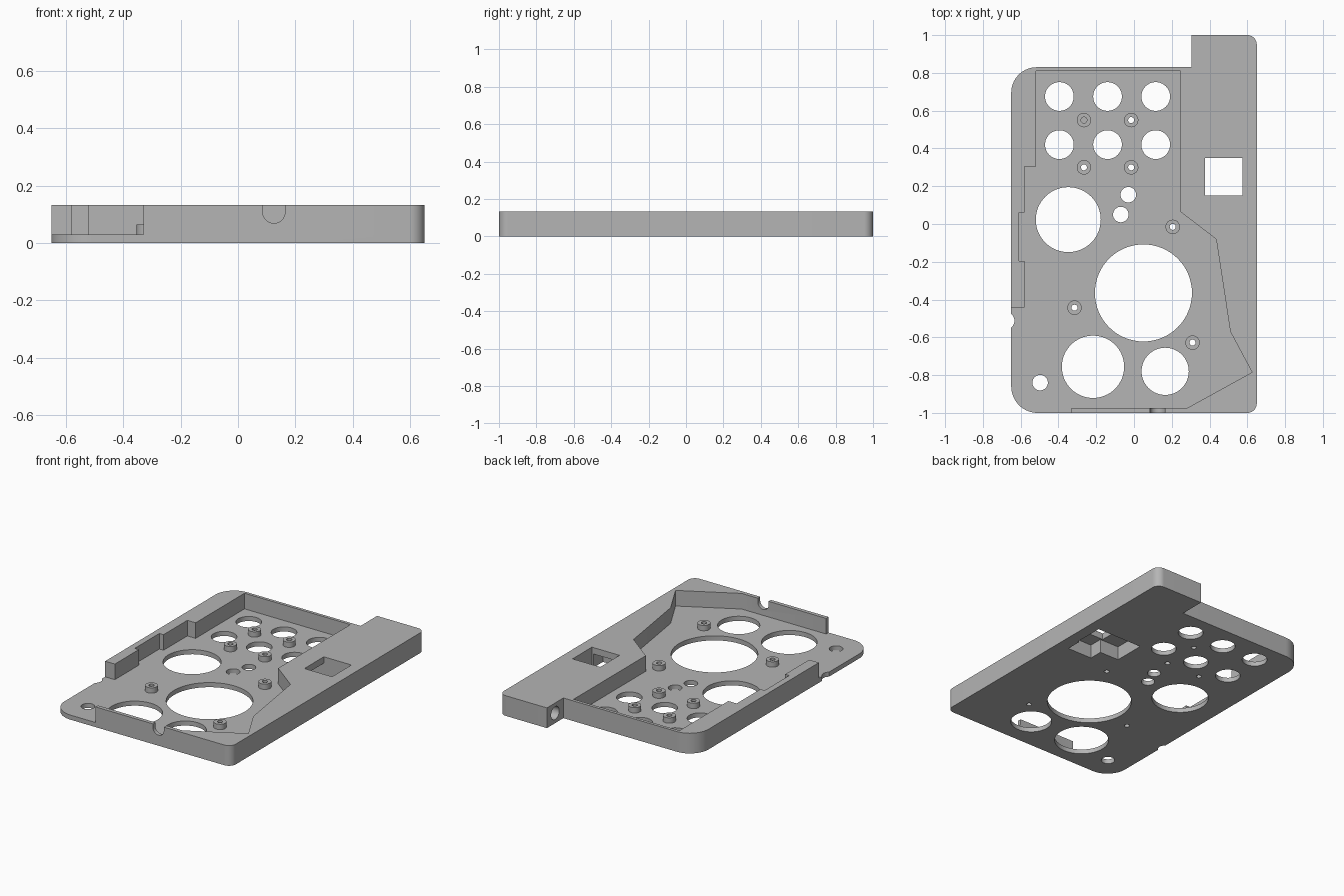
import bpy, bmesh, math
from mathutils import Matrix

if "Cube" in bpy.data.objects:
    bpy.data.objects.remove(bpy.data.objects["Cube"], do_unlink=True)

HEIGHT, FLOOR, POST_TOP = 0.132, 0.03, 0.065

grey = bpy.data.materials.new("plain grey")
grey.use_nodes = True
grey.diffuse_color = (0.46, 0.46, 0.46, 1)
grey.node_tree.nodes["Principled BSDF"].inputs["Base Color"].default_value = grey.diffuse_color


def finish(name, bm):
    mesh = bpy.data.meshes.new(name)
    bmesh.ops.recalc_face_normals(bm, faces=bm.faces)
    bm.to_mesh(mesh)
    bm.free()
    mesh.materials.append(grey)
    ob = bpy.data.objects.new(name, mesh)
    bpy.context.collection.objects.link(ob)
    return ob


def prism(name, points, z0, z1):
    """Extrude a plan outline between two heights."""
    bm = bmesh.new()
    face = bm.faces.new([bm.verts.new((x, y, z0)) for x, y in points])
    top = bmesh.ops.extrude_face_region(bm, geom=[face])["geom"]
    verts = [v for v in top if isinstance(v, bmesh.types.BMVert)]
    bmesh.ops.translate(bm, verts=verts, vec=(0, 0, z1 - z0))
    return finish(name, bm)


def box(name, x0, x1, y0, y1, z0, z1):
    return prism(name, [(x0, y0), (x1, y0), (x1, y1), (x0, y1)], z0, z1)


def cylinder(name, center, r, length, axis="Z", sides=64):
    bm = bmesh.new()
    bmesh.ops.create_cone(bm, cap_ends=True, segments=sides, radius1=r, radius2=r, depth=length)
    turn = {"Z": Matrix(), "X": Matrix.Rotation(math.pi / 2, 4, "Y"),
            "Y": Matrix.Rotation(math.pi / 2, 4, "X")}[axis]
    bm.transform(Matrix.Translation(center) @ turn)
    return finish(name, bm)


def cut(target, cutter):
    """Subtract a cutter, bake the result and discard the cutter."""
    mod = target.modifiers.new("cut", "BOOLEAN")
    mod.operation, mod.solver, mod.object = "DIFFERENCE", "EXACT", cutter
    graph = bpy.context.evaluated_depsgraph_get()
    mesh = bpy.data.meshes.new_from_object(target.evaluated_get(graph))
    target.modifiers.clear()
    target.data = mesh
    bpy.data.objects.remove(cutter, do_unlink=True)


def arc(cx, cy, r, start, steps=16):
    """Quarter turn of outline points, counter-clockwise."""
    return [(cx + r * math.cos(a), cy + r * math.sin(a))
            for a in (start + math.pi / 2 * i / steps for i in range(steps + 1))]


def smooth(ob):
    bpy.ops.object.select_all(action="DESELECT")
    ob.select_set(True)
    bpy.context.view_layer.objects.active = ob
    bpy.ops.object.shade_smooth_by_angle(angle=math.radians(30))


# Case body with rounded corners and a tab at the back
outline = (arc(0.6, -0.95, 0.05, -math.pi / 2) + arc(0.6, 0.95, 0.05, 0)
           + [(0.305, 1), (0.305, 0.83)]
           + arc(-0.515, 0.695, 0.135, math.pi / 2) + arc(-0.51, -0.86, 0.14, math.pi))
case = prism("case_body", outline, 0, HEIGHT)

# Main pocket, open at the front left corner
pocket = [(-0.52, 0.81), (0.245, 0.81), (0.245, 0.065), (0.435, -0.08), (0.51, -0.57),
          (0.625, -0.785), (0.28, -0.975), (-0.33, -0.975), (-0.33, -1.1), (-0.75, -1.1),
          (-0.75, -0.443), (-0.58, -0.443), (-0.58, -0.195), (-0.61, -0.195),
          (-0.61, 0.06), (-0.58, 0.06), (-0.58, 0.305), (-0.52, 0.305)]
cut(case, prism("pocket_cutter", pocket, FLOOR, 0.3))

# Round openings in the floor
holes = [(x, y, 0.076) for x in (-0.395, -0.14, 0.115) for y in (0.42, 0.675)]
holes += [(-0.348, 0.023, 0.172), (0.05, -0.365, 0.257), (-0.217, -0.756, 0.165),
          (0.165, -0.78, 0.125), (-0.497, -0.84, 0.041), (-0.03, 0.155, 0.041),
          (-0.07, 0.05, 0.041), (-0.68, -0.512, 0.047)]
for x, y, r in holes:
    cut(case, cylinder("hole_cutter", (x, y, 0), r, 0.5))

# Square socket, with side recesses reaching into the pocket from below
cut(case, box("socket_cutter", 0.375, 0.575, 0.15, 0.35, -0.1, 0.3))
cut(case, box("window_cutter", 0.245, 0.4, 0.14, 0.35, -0.1, 0.09))
cut(case, box("recess_cutter", 0.385, 0.565, 0.05, 0.2, -0.1, 0.09))

# U-shaped notch in the front wall and cable hole in the tab
cut(case, cylinder("notch_cutter", (0.125, -0.99, 0.108), 0.039, 0.08, "Y"))
cut(case, box("notch_slot_cutter", 0.086, 0.164, -1.03, -0.95, 0.108, 0.3))
cut(case, cylinder("cable_cutter", (0.305, 0.915, 0.066), 0.042, 0.3, "X"))

# Hollow mounting posts
posts = [(x, y) for x in (-0.265, -0.015) for y in (0.3, 0.55)]
posts += [(0.205, -0.015), (-0.315, -0.443), (0.31, -0.628)]
for i, (x, y) in enumerate(posts):
    z0 = FLOOR - 0.002
    post = cylinder(f"mounting_post_{i + 1}", (x, y, (z0 + POST_TOP) / 2), 0.038,
                    POST_TOP - z0, sides=32)
    for part in (post, case):
        cut(part, cylinder("bore_cutter", (x, y, 0), 0.016, 0.5, sides=24))
    smooth(post)
smooth(case)
